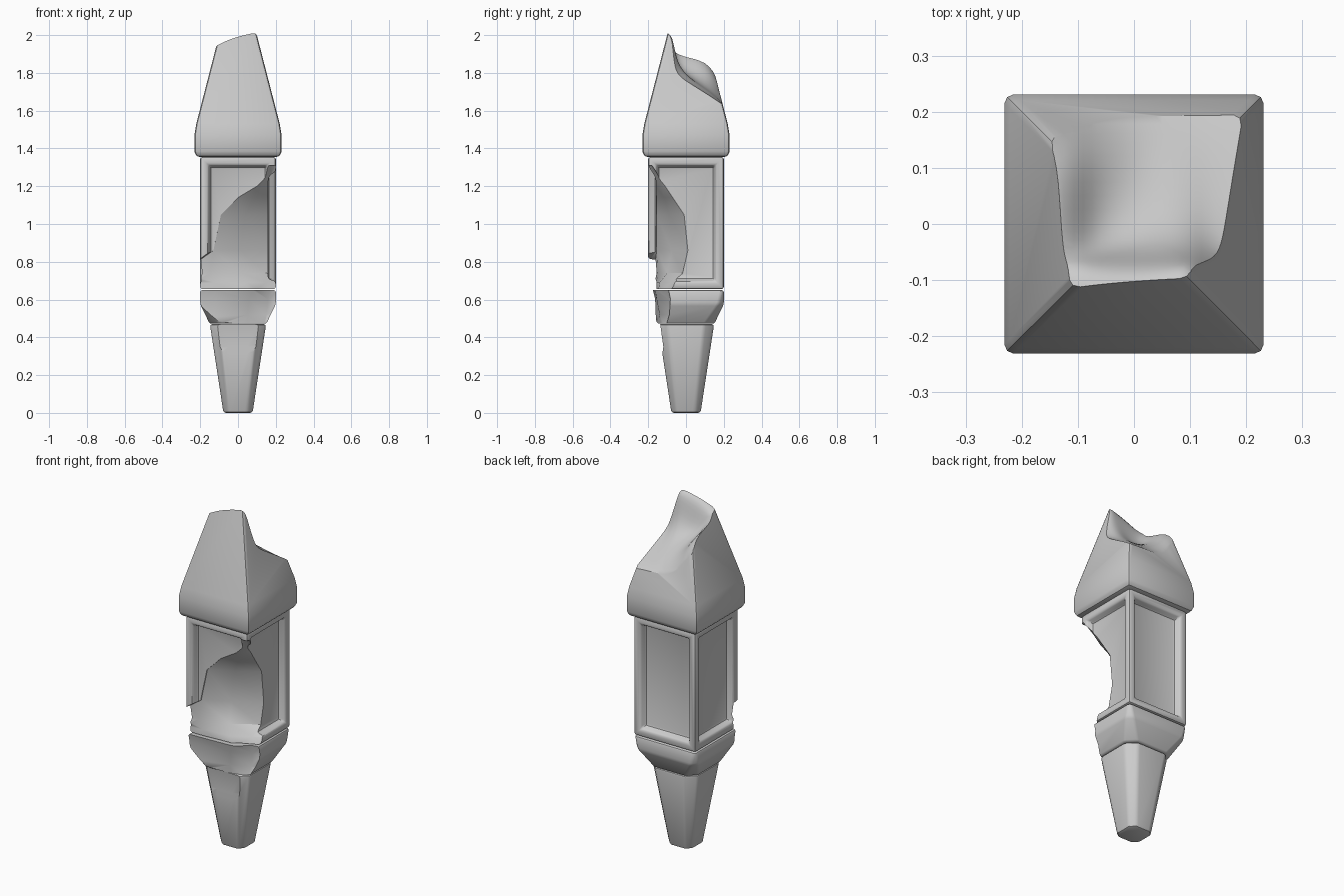
import bpy, bmesh
from math import radians

if "Cube" in bpy.data.objects:
    bpy.data.objects.remove(bpy.data.objects["Cube"])


def make_object(name, bm):
    bmesh.ops.recalc_face_normals(bm, faces=bm.faces[:])
    mesh = bpy.data.meshes.new(name)
    bm.to_mesh(mesh)
    bm.free()
    ob = bpy.data.objects.new(name, mesh)
    bpy.context.collection.objects.link(ob)
    return ob


def loft(rings):
    """Closed solid through rings of 3D points."""
    bm = bmesh.new()
    vs = [[bm.verts.new(p) for p in ring] for ring in rings]
    n = len(vs[0])
    for a, b in zip(vs, vs[1:]):
        for i in range(n):
            j = (i + 1) % n
            bm.faces.new((a[i], a[j], b[j], b[i]))
    bm.faces.new(vs[0][::-1])
    bm.faces.new(vs[-1])
    return bm


def square_loft(profile):
    """Profile is a list of (z, half width)."""
    return loft([[(-h, -h, z), (h, -h, z), (h, h, z), (-h, h, z)] for z, h in profile])


def octagon_loft(profile):
    """Square with cut corners; profile is a list of (z, half width, corner cut)."""
    return loft([[(x, y, z) for x, y in
                  [(-h + c, -h), (h - c, -h), (h, -h + c), (h, h - c),
                   (h - c, h), (-h + c, h), (-h, h - c), (-h, -h + c)]] for z, h, c in profile])


def break_cutter(name, levels):
    """Removes the front right corner; each level is z and its plan points."""
    bm = loft([[(x, y, z) for x, y in pts] + [(0.4, -0.4, z)] for z, pts in levels])
    bmesh.ops.triangulate(bm, faces=bm.faces[:])
    return make_object(name, bm)


def apply_modifier(ob, kind, **settings):
    bpy.ops.object.select_all(action='DESELECT')
    bpy.context.view_layer.objects.active = ob
    ob.select_set(True)
    m = ob.modifiers.new(kind, kind)
    for key, value in settings.items():
        setattr(m, key, value)
    bpy.ops.object.modifier_apply(modifier=m.name)


def finish(ob, bevel, cutter, segments=2):
    """Round the edges, cut the broken area, and shade by angle."""
    apply_modifier(ob, 'BEVEL', width=bevel, segments=segments, angle_limit=radians(25))
    apply_modifier(ob, 'BOOLEAN', operation='DIFFERENCE', solver='EXACT', object=cutter)
    bpy.data.objects.remove(cutter)
    bpy.ops.object.shade_smooth_by_angle(angle=radians(32))


# tapered eight-sided foot with a shallow chip on the front
foot = make_object("tapered_foot", octagon_loft([(0, 0.077, 0.03), (0.47, 0.149, 0.052)]))
chip = break_cutter("foot_chip", [
    (z, [(0.4, y), (0.05, y), (-0.05, y), (-0.4, y), (-0.4, -0.4)])
    for z, y in [(0.2, -0.14), (0.35, -0.12), (0.48, -0.138)]])
finish(foot, 0.013, chip)

# collar with corners cut towards the bottom, front right corner broken
collar = make_object("collar", octagon_loft(
    [(0.472, 0.15, 0.05), (0.575, 0.2, 0.03), (0.65, 0.2, 0.012)]))
chip = break_cutter("collar_chip", [
    (0.45, [(0.4, -0.09), (0.14, -0.11), (0.05, -0.135), (-0.13, -0.16), (-0.4, -0.16)]),
    (0.52, [(0.4, -0.06), (0.15, -0.09), (0.05, -0.14), (-0.13, -0.16), (-0.4, -0.17)]),
    (0.60, [(0.4, -0.04), (0.16, -0.09), (0.06, -0.155), (-0.12, -0.16), (-0.4, -0.17)]),
    (0.66, [(0.4, -0.02), (0.17, -0.10), (0.08, -0.165), (-0.12, -0.175), (-0.4, -0.178)])])
finish(collar, 0.01, chip)

# panelled body: recess the four sides, then break away the front right corner
bm = square_loft([(0.655, 0.2), (1.355, 0.2)])
bmesh.ops.recalc_face_normals(bm, faces=bm.faces[:])
sides = [f for f in bm.faces if abs(f.normal.z) < 0.5]
for width, depth in [(0.042, 0), (0.012, -0.04)]:
    bmesh.ops.inset_individual(bm, faces=sides, thickness=width, depth=depth,
                               use_even_offset=True)
body = make_object("panelled_body", bm)
chip = break_cutter("body_chip", [
    (0.63, [(0.4, 0.04), (0.17, -0.10), (0.06, -0.15), (-0.10, -0.158), (-0.4, -0.158)]),
    (0.69, [(0.4, 0.03), (0.15, -0.08), (0.05, -0.14), (-0.12, -0.155), (-0.4, -0.155)]),
    (0.74, [(0.4, 0.03), (0.15, -0.02), (0.02, -0.10), (-0.15, -0.15), (-0.3, -0.17)]),
    (0.86, [(0.4, 0.03), (0.16, 0.01), (0.01, -0.075), (-0.13, -0.155), (-0.18, -0.4)]),
    (1.05, [(0.4, 0.0), (0.16, -0.01), (0.04, -0.09), (-0.09, -0.155), (-0.10, -0.4)]),
    (1.14, [(0.4, -0.07), (0.16, -0.07), (0.09, -0.115), (0.0, -0.157), (-0.01, -0.4)]),
    (1.20, [(0.4, -0.11), (0.16, -0.11), (0.14, -0.13), (0.10, -0.16), (0.09, -0.4)]),
    (1.31, [(0.4, -0.18), (0.2, -0.18), (0.175, -0.185), (0.16, -0.2), (0.15, -0.4)])])
finish(body, 0.012, chip)

# roof with a torn-off top
roof = make_object("broken_roof", square_loft(
    [(1.355, 0.22), (1.385, 0.231), (1.47, 0.231), (1.53, 0.221), (2.05, 0.087)]))

# scooped break surface: heights on a small grid, smoothed, then closed upward
xs = [-0.3, -0.13, -0.08, 0.0, 0.07, 0.11, 0.15, 0.3]
rows = [
    (-0.30, [1.92, 1.93, 1.97, 2.01, 2.01, 2.01, 2.00, 1.95]),
    (-0.11, [1.92, 1.93, 1.98, 2.02, 2.02, 2.02, 1.98, 1.90]),
    (-0.07, [1.93, 1.93, 1.93, 1.96, 2.00, 2.02, 1.80, 1.77]),
    (-0.05, [1.93, 1.93, 1.83, 1.82, 1.86, 1.83, 1.78, 1.76]),
    (0.02, [1.91, 1.91, 1.80, 1.77, 1.77, 1.76, 1.745, 1.73]),
    (0.13, [1.88, 1.87, 1.79, 1.71, 1.70, 1.69, 1.68, 1.66]),
    (0.19, [1.72, 1.71, 1.66, 1.64, 1.64, 1.64, 1.64, 1.63]),
    (0.30, [1.54, 1.54, 1.54, 1.54, 1.55, 1.55, 1.56, 1.56])]
bm = bmesh.new()
grid = [[bm.verts.new((x, y, z)) for x, z in zip(xs, hs)] for y, hs in rows]
for a, b in zip(grid, grid[1:]):
    for i in range(len(xs) - 1):
        bm.faces.new((a[i], a[i + 1], b[i + 1], b[i]))
cutter = make_object("roof_break", bm)
apply_modifier(cutter, 'SUBSURF', levels=2)
bm = bmesh.new()
bm.from_mesh(cutter.data)
new = bmesh.ops.extrude_face_region(bm, geom=bm.faces[:], use_keep_orig=True)["geom"]
for v in new:
    if isinstance(v, bmesh.types.BMVert):
        v.co.z = 2.4
bmesh.ops.triangulate(bm, faces=bm.faces[:])
bmesh.ops.recalc_face_normals(bm, faces=bm.faces[:])
bm.to_mesh(cutter.data)
bm.free()
finish(roof, 0.016, cutter)
